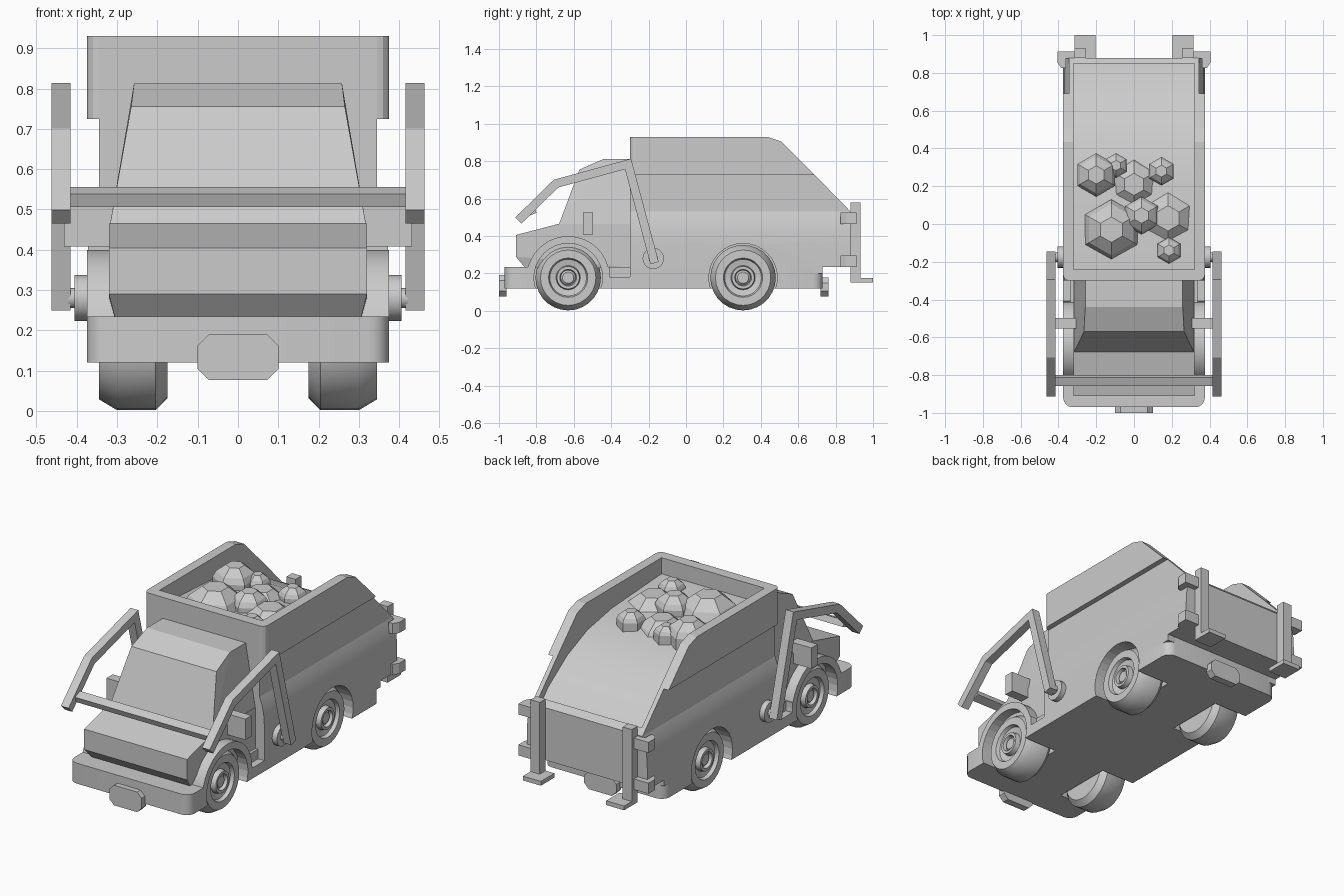
import bpy, bmesh, math
from mathutils import Vector

if "Cube" in bpy.data.objects:
    bpy.data.objects.remove(bpy.data.objects["Cube"])

SIDES = ((1, "right"), (-1, "left"))


def finish(name, bm, smooth=False):
    bmesh.ops.recalc_face_normals(bm, faces=bm.faces)
    me = bpy.data.meshes.new(name)
    bm.to_mesh(me)
    bm.free()
    ob = bpy.data.objects.new(name, me)
    bpy.context.collection.objects.link(ob)
    if smooth:
        activate(ob)
        bpy.ops.object.shade_smooth_by_angle(angle=math.radians(32))
    return ob


def activate(ob):
    bpy.ops.object.select_all(action='DESELECT')
    ob.select_set(True)
    bpy.context.view_layer.objects.active = ob


def prism(name, pts, a, b, axis='x', smooth=False):
    """Extrude an outline: (y,z) along x, (x,z) along y or (x,y) along z."""
    put = {'x': lambda p, t: (t, p[0], p[1]), 'y': lambda p, t: (p[0], t, p[1]),
           'z': lambda p, t: (p[0], p[1], t)}[axis]
    bm = bmesh.new()
    ends = [[bm.verts.new(put(p, t)) for p in pts] for t in (a, b)]
    for ring in ends:
        bm.faces.new(ring)
    n = len(pts)
    for i in range(n):
        j = (i + 1) % n
        bm.faces.new((ends[0][i], ends[0][j], ends[1][j], ends[1][i]))
    return finish(name, bm, smooth)


def box(name, x0, x1, y0, y1, z0, z1):
    return prism(name, [(y0, z0), (y1, z0), (y1, z1), (y0, z1)], x0, x1)


def hull(name, pts):
    bm = bmesh.new()
    for x, y, z in pts:
        bm.verts.new((x, y, z))
        bm.verts.new((-x, y, z))
    bmesh.ops.convex_hull(bm, input=bm.verts)
    bmesh.ops.dissolve_limit(bm, angle_limit=0.01, verts=bm.verts, edges=bm.edges)
    return finish(name, bm)


def circle(y, z, r, n=32):
    return [(y + r * math.cos(2 * math.pi * i / n), z + r * math.sin(2 * math.pi * i / n)) for i in range(n)]


def lathe(name, prof, s, y, z, n=28):
    """Spin (x, radius) points around an axle parallel to x."""
    bm = bmesh.new()
    rings = [[bm.verts.new((s * x, p[0], p[1])) for p in circle(y, z, r, n)] for x, r in prof]
    for a, b in zip(rings, rings[1:]):
        for i in range(n):
            bm.faces.new((a[i], a[(i + 1) % n], b[(i + 1) % n], b[i]))
    bm.faces.new(rings[0])
    bm.faces.new(rings[-1])
    return finish(name, bm, True)


def cut(ob, *cutters):
    activate(ob)
    for c in cutters:
        m = ob.modifiers.new("cut", 'BOOLEAN')
        m.operation, m.object, m.solver = 'DIFFERENCE', c, 'EXACT'
        bpy.ops.object.modifier_apply(modifier=m.name)


def rounded(x, y0, y1, r):
    out = []
    for cx, cy, a0 in ((x - r, y0 + r, -90), (x - r, y1 - r, 0), (r - x, y1 - r, 90), (r - x, y0 + r, 180)):
        for k in range(5):
            a = math.radians(a0 + k * 22.5)
            out.append((cx + r * math.cos(a), cy + r * math.sin(a)))
    return out


def ribbon(path, w):
    """Outline of constant width around an open path, with mitred corners."""
    P = [Vector(p) for p in path]
    left, right = [], []
    for i, p in enumerate(P):
        d0 = (p - P[i - 1]).normalized() if i else (P[1] - p).normalized()
        d1 = (P[i + 1] - p).normalized() if i < len(P) - 1 else d0
        n0, n1 = Vector((-d0.y, d0.x)), Vector((-d1.y, d1.x))
        m = (n0 + n1).normalized()
        m *= w / 2 / m.dot(n0)
        left.append(p + m)
        right.append(p - m)
    return left + right[::-1]


WHEEL_Y, WHEEL_Z = (-0.63, 0.305), 0.177

# cutters: wheel wells, hopper interior and side steps
wells = [prism("well_cutter", circle(y, WHEEL_Z, 0.183), s * 0.165, s * 0.5)
         for y in WHEEL_Y for s, _ in SIDES]
interior = box("interior_cutter", -0.32, 0.32, -0.24, 0.85, 0.42, 1.3)
steps = [box("step_cutter", s * 0.335, s * 0.5, -0.41, -0.3, 0.18, 0.5) for s, _ in SIDES]

# chassis slab forming both bumpers
chassis = prism("chassis", rounded(0.375, -0.97, 0.73, 0.05), 0.12, 0.235, 'z', True)
cut(chassis, *wells, *steps)

# lower body with softly rounded shoulders
half = [(0.375, 0.2), (0.375, 0.36), (0.371, 0.43), (0.361, 0.485), (0.345, 0.53)]
body = prism("lower_body", half + [(-x, z) for x, z in half[::-1]], -0.3, 0.88, 'y', True)
cut(body, interior, *wells, box("rear_cutter", -0.5, 0.5, 0.73, 1.0, 0.1, 0.235))
bpy.data.objects.remove(bpy.data.objects["rear_cutter"])

# open hopper: narrow lower walls, wider upper rim
lower = prism("hopper_lower_walls", [(-0.3, 0.53), (0.88, 0.53), (0.685, 0.73), (-0.3, 0.73)], -0.345, 0.345)
upper = prism("hopper_rim", [(-0.3, 0.725), (0.69, 0.725), (0.51, 0.905), (0.435, 0.93), (-0.3, 0.93)], -0.375, 0.375)
bev = bmesh.new()
bev.from_mesh(upper.data)
corner = [e for e in bev.edges if all(v.co.y < -0.29 for v in e.verts) and abs(e.verts[0].co.z - e.verts[1].co.z) > 0.1]
bmesh.ops.bevel(bev, geom=corner, offset=0.03, segments=3, profile=0.5, affect='EDGES')
bev.to_mesh(upper.data)
bev.free()
for ob in (lower, upper):
    cut(ob, interior)

# load heap and rocks
prism("load_surface", [(-0.25, 0.41), (0.86, 0.41), (0.85, 0.5), (0.77, 0.585), (0.6, 0.70), (0.42, 0.775), (0.2, 0.815),
                       (-0.25, 0.84)], -0.322, 0.322, smooth=True)
rocks = [(-0.12, -0.03, 0.16, 0.925), (-0.2, 0.26, 0.115, 0.915), (0.04, 0.045, 0.1, 0.915), (0.145, 0.28, 0.075, 0.88),
         (-0.095, 0.31, 0.065, 0.875), (0.185, -0.14, 0.07, 0.885), (0.0, 0.21, 0.14, 0.855), (0.18, 0.03, 0.16, 0.87)]
for i, (x, y, r, top) in enumerate(rocks):
    bm = bmesh.new()
    rings = []
    for f, z in ((1.0, 0.74), (1.0, top - 0.6 * r), (0.85, top - 0.33 * r), (0.42, top)):
        rings.append([bm.verts.new((x + r * f * math.sin(k * math.pi / 3), y + r * f * math.cos(k * math.pi / 3), z))
                      for k in range(6)])
    for a, b in zip(rings, rings[1:]):
        for k in range(6):
            bm.faces.new((a[k], a[(k + 1) % 6], b[(k + 1) % 6], b[k]))
    bm.faces.new(rings[0])
    bm.faces.new(rings[-1])
    finish(f"rock_{i}", bm)

# cab: hood block and tapered upper cabin
hull("hood", [(0.305, -0.86, 0.23), (0.32, -0.91, 0.29), (0.32, -0.91, 0.405), (0.32, -0.68, 0.465),
              (0.32, -0.29, 0.465), (0.32, -0.29, 0.23)])
hull("cabin", [(0.318, -0.68, 0.46), (0.318, -0.29, 0.46), (0.265, -0.57, 0.755), (0.258, -0.44, 0.812),
               (0.258, -0.29, 0.812)])

# front fender arches
for s, side in SIDES:
    arch = [(y, z) for y, z in circle(WHEEL_Y[0], WHEEL_Z, 0.222, 40) if z >= 0.17]
    fender = prism(f"{side}_front_fender", arch, s * 0.2, s * 0.375, smooth=True)
    cut(fender, *wells)

for c in wells + steps + [interior]:
    bpy.data.objects.remove(c)

# wheels: chamfered tyre, dished rim and hub
tyre = [(0.175, 0.11), (0.175, 0.145), (0.205, 0.175), (0.3, 0.175), (0.345, 0.148), (0.345, 0.105),
        (0.325, 0.098), (0.318, 0.065), (0.345, 0.06), (0.345, 0.045), (0.325, 0.04), (0.335, 0.03)]
for y, end in zip(WHEEL_Y, ("front", "rear")):
    for s, side in SIDES:
        lathe(f"{end}_{side}_wheel", tyre, s, y, WHEEL_Z)

# lifting arms, pivots, mirrors and crossbar
arm = ribbon([(-0.168, 0.255), (-0.31, 0.785), (-0.695, 0.68), (-0.897, 0.482)], 0.046)
for s, side in SIDES:
    prism(f"{side}_lift_arm", arm, s * 0.415, s * 0.463)
    lathe(f"{side}_arm_pivot", [(0.34, 0.057), (0.405, 0.057)], s, -0.175, 0.28, 20)
    lathe(f"{side}_pivot_pin", [(0.40, 0.025), (0.42, 0.025)], s, -0.175, 0.28, 12)
    box(f"{side}_mirror", s * 0.3, s * 0.432, -0.552, -0.497, 0.408, 0.525)
prism("lift_crossbar", ribbon([(-0.85, 0.522), (-0.805, 0.54)], 0.035), -0.418, 0.418)

# number plates with clipped corners
for name, y0, y1, z0, z1 in (("front_plate", -1.0, -0.96, 0.077, 0.19), ("rear_plate", 0.72, 0.762, 0.077, 0.177)):
    c = 0.028
    q = [(0.1 - c, z0), (0.1, z0 + c), (0.1, z1 - c), (0.1 - c, z1)]
    prism(name, q + [(-x, z) for x, z in q[::-1]], y0, y1, 'y')

# rear forks: uprights, feet and wrap-around brackets
for s, side in SIDES:
    box(f"{side}_rear_upright", s * 0.258, s * 0.315, 0.88, 0.932, 0.152, 0.58)
    box(f"{side}_rear_foot", s * 0.203, s * 0.315, 0.88, 1.0, 0.152, 0.176)
    for z0, level in ((0.235, "lower"), (0.465, "upper")):
        prism(f"{side}_{level}_bracket", [(s * x, y) for x, y in (
            (0.31, 0.875), (0.36, 0.875), (0.36, 0.825), (0.385, 0.825), (0.405, 0.855), (0.405, 0.912), (0.31, 0.912))],
            z0, z0 + 0.06, 'z')
